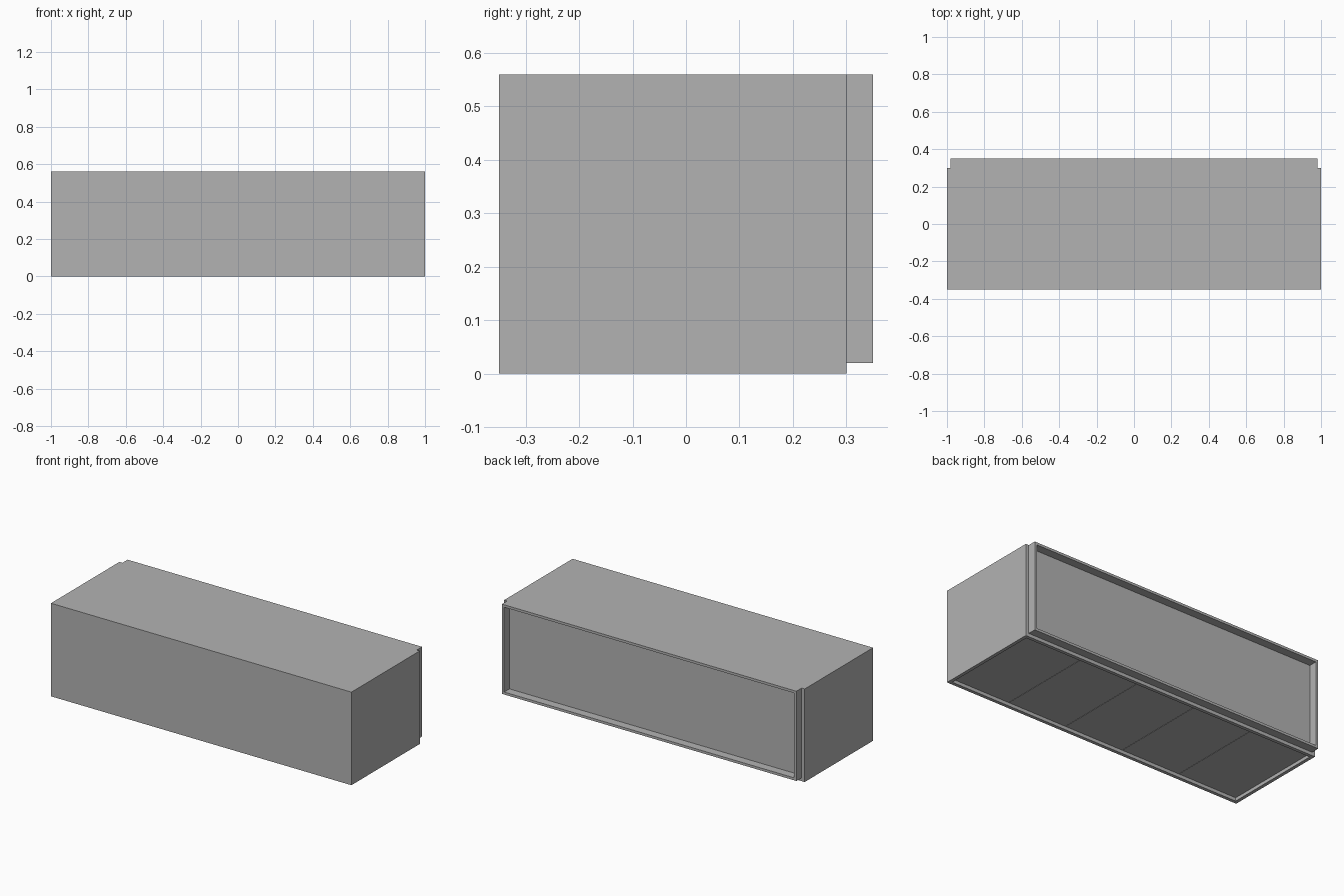
import bpy

old = bpy.data.objects.get("Cube")
if old:
    bpy.data.objects.remove(old, do_unlink=True)

grey = bpy.data.materials.new("plain grey")
grey.use_nodes = True
GREY = (0.45, 0.45, 0.45, 1.0)
grey.diffuse_color = GREY
grey.node_tree.nodes["Principled BSDF"].inputs["Base Color"].default_value = GREY


def panel(name, low, high):
    """Box between two opposite corners."""
    bpy.ops.mesh.primitive_cube_add(size=1)
    ob = bpy.context.object
    ob.name = name
    for v in ob.data.vertices:
        v.co = [h if c > 0 else l for c, l, h in zip(v.co, low, high)]
    ob.data.materials.append(grey)
    return ob


W, H = 1.0, 0.56              # half width, height
FRONT, REAR, RIM = -0.35, 0.30, 0.35
T, R = 0.02, 0.015            # board and rim thickness
IN = W - T                    # half width between the sides

# Outer boards
panel("top_panel", (-W, FRONT, H - T), (W, REAR, H))
panel("front_panel", (-W, FRONT, 0), (W, FRONT + T, H - T))
panel("back_panel", (-IN, REAR - T, 0), (IN, REAR, H - T))
for side, x0, x1 in (("left", IN, W), ("right", -W, -IN)):
    panel(side + "_side_panel", (x0, FRONT + T, 0), (x1, REAR, H - T))

# Recessed floor made of equal boards with fine seams
COUNT, SEAM = 5, 0.002
step = 2 * IN / COUNT
for i in range(COUNT):
    x = -IN + i * step
    panel(f"floor_panel_{i + 1}",
          (x + (SEAM if i else 0), FRONT + T, T),
          (x + step, REAR - T, 2 * T))

# Thin rim standing out from the back
panel("rim_top", (-IN, REAR, H - R), (IN, RIM, H))
panel("rim_bottom", (-IN, REAR, T), (IN, RIM, T + R))
for side, x0, x1 in (("left", IN - R, IN), ("right", -IN, R - IN)):
    panel("rim_" + side, (x0, REAR, T + R), (x1, RIM, H - R))
